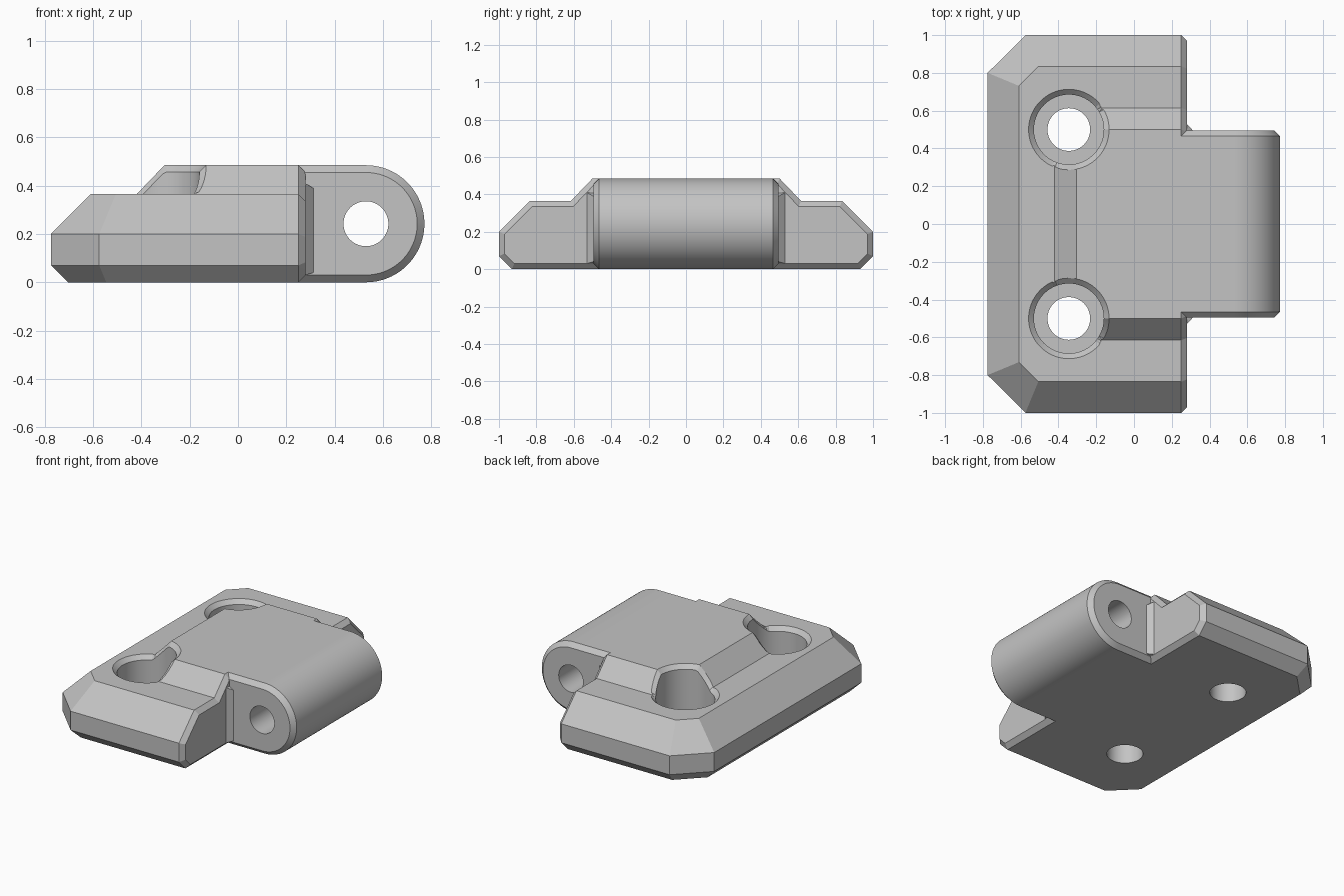
import bpy, bmesh, math

if "Cube" in bpy.data.objects:
    bpy.data.objects.remove(bpy.data.objects["Cube"], do_unlink=True)

grey = bpy.data.materials.new("light grey")
grey.use_nodes = True
grey.diffuse_color = (0.55, 0.55, 0.55, 1)
grey.node_tree.nodes["Principled BSDF"].inputs["Base Color"].default_value = grey.diffuse_color

BASE, TOP, EDGE = 0.365, 0.485, 0.03
PIN_X, PIN_Z = 0.53, TOP / 2


def finish(name, bm):
    bmesh.ops.recalc_face_normals(bm, faces=bm.faces[:])
    mesh = bpy.data.meshes.new(name)
    bm.to_mesh(mesh)
    bm.free()
    mesh.materials.append(grey)
    ob = bpy.data.objects.new(name, mesh)
    bpy.context.collection.objects.link(ob)
    return ob


def hull(name, points):
    """Solid convex part around the given corners."""
    bm = bmesh.new()
    for p in points:
        bm.verts.new(p)
    res = bmesh.ops.convex_hull(bm, input=bm.verts[:])
    loose = {v for v in res["geom_interior"] + res["geom_unused"]
             if isinstance(v, bmesh.types.BMVert) and not v.link_faces}
    bmesh.ops.delete(bm, geom=list(loose), context="VERTS")
    bmesh.ops.dissolve_limit(bm, angle_limit=0.005, verts=bm.verts[:], edges=bm.edges[:])
    return finish(name, bm)


def lathe(name, rings):
    """Closed tube through rings of equal point count, capped at both ends."""
    bm = bmesh.new()
    loops = [[bm.verts.new(p) for p in ring] for ring in rings]
    n = len(loops[0])
    for a, b in zip(loops, loops[1:]):
        for i in range(n):
            j = (i + 1) % n
            bm.faces.new((a[i], a[j], b[j], b[i]))
    bm.faces.new(loops[0])
    bm.faces.new(loops[-1])
    bmesh.ops.triangulate(bm, faces=[f for f in bm.faces if len(f.verts) == 4])
    return finish(name, bm)


def combine(target, other, operation):
    mod = target.modifiers.new(operation, "BOOLEAN")
    mod.operation, mod.solver, mod.object = operation, "EXACT", other
    bpy.context.view_layer.objects.active = target
    bpy.ops.object.modifier_apply(modifier=mod.name)
    bpy.data.objects.remove(other, do_unlink=True)


def mirrored(points):
    return [(x, s * y, z) for x, y, z in points for s in (1, -1)]


# Base plate: chamfered outline with two cut corners
plate_points = []
for z, inset in ((0, 0.07), (0.07, 0), (0.2, 0), (BASE, 0.165)):
    x, y = -0.775 + inset, 1 - inset
    diagonal = 1.575 - inset * math.sqrt(2)
    plate_points += [(x, diagonal + x, z), (y - diagonal, y, z), (0.25, y, z)]
plate_points += [(0.28, 0.918, EDGE), (0.28, 0.97, 0.083),
                 (0.28, 0.97, 0.188), (0.28, 0.823, BASE - EDGE)]
hinge = hull("hinge_leaf", mirrored(plate_points))

# Raised centre with sloping sides
raised = hull("raised_centre", mirrored([
    (-0.42, 0.615, 0.2), (-0.42, 0.615, BASE), (-0.305, 0.5, TOP),
    (0.25, 0.615, 0.2), (0.25, 0.615, BASE), (0.25, 0.5, TOP),
    (0.28, 0.603, 0.2), (0.28, 0.603, BASE - EDGE), (0.28, 0.488, TOP - EDGE)]))
combine(hinge, raised, "UNION")

# Barrel: rounded end with chamfered rims
barrel_points = []
for y, inset in ((0.465, 0), (0.495, EDGE)):
    r = PIN_Z - inset
    for i in range(49):
        a = math.pi * (i / 48 - 0.5)
        barrel_points.append((PIN_X + r * math.cos(a), y, PIN_Z + r * math.sin(a)))
    barrel_points += [(0, y, inset), (0, y, TOP - inset)]
combine(hinge, hull("barrel", mirrored(barrel_points)), "UNION")

# Small corner webs between plate and barrel
for s in (1, -1):
    web = hull("corner_web", [(x, s * y, z) for x, y, low, high in (
        (0.24, 0.57, 0.02, 0.39), (0.28, 0.53, EDGE, 0.41),
        (0.312, 0.495, 0.04, 0.39), (0.312, 0.46, 0.04, 0.39),
        (0.24, 0.46, 0.02, 0.42)) for z in (low, high)])
    combine(hinge, web, "UNION")


# Screw holes: counterbores whose chamfer follows the surface above
def surface(x, y):
    slope = min(x + 0.42, 0.615 - abs(y)) * 1.04
    return BASE + min(max(slope, 0), TOP - BASE)


for s in (1, -1):
    rings = []
    for radius, z, follow in ((0.113, -0.1, 0), (0.113, 0.15, 0), (0.185, 0.15, 0),
                              (0.185, -0.028, 1), (0.233, 0.02, 1), (0.233, 0.8, 0)):
        ring = []
        for i in range(72):
            a = math.tau * i / 72
            x, y = -0.345 + radius * math.cos(a), s * 0.5 + radius * math.sin(a)
            ring.append((x, y, z + follow * surface(x, y)))
        rings.append(ring)
    combine(hinge, lathe("screw_hole", rings), "DIFFERENCE")

# Pin hole through the barrel
pin = lathe("pin_hole", [[(PIN_X + 0.093 * math.cos(math.tau * i / 64), y,
                           PIN_Z + 0.093 * math.sin(math.tau * i / 64))
                          for i in range(64)] for y in (-0.8, 0.8)])
combine(hinge, pin, "DIFFERENCE")

# Smooth curved faces, sharp edges
bpy.ops.object.select_all(action="DESELECT")
hinge.select_set(True)
bpy.context.view_layer.objects.active = hinge
bpy.ops.object.shade_smooth_by_angle(angle=math.radians(20))
